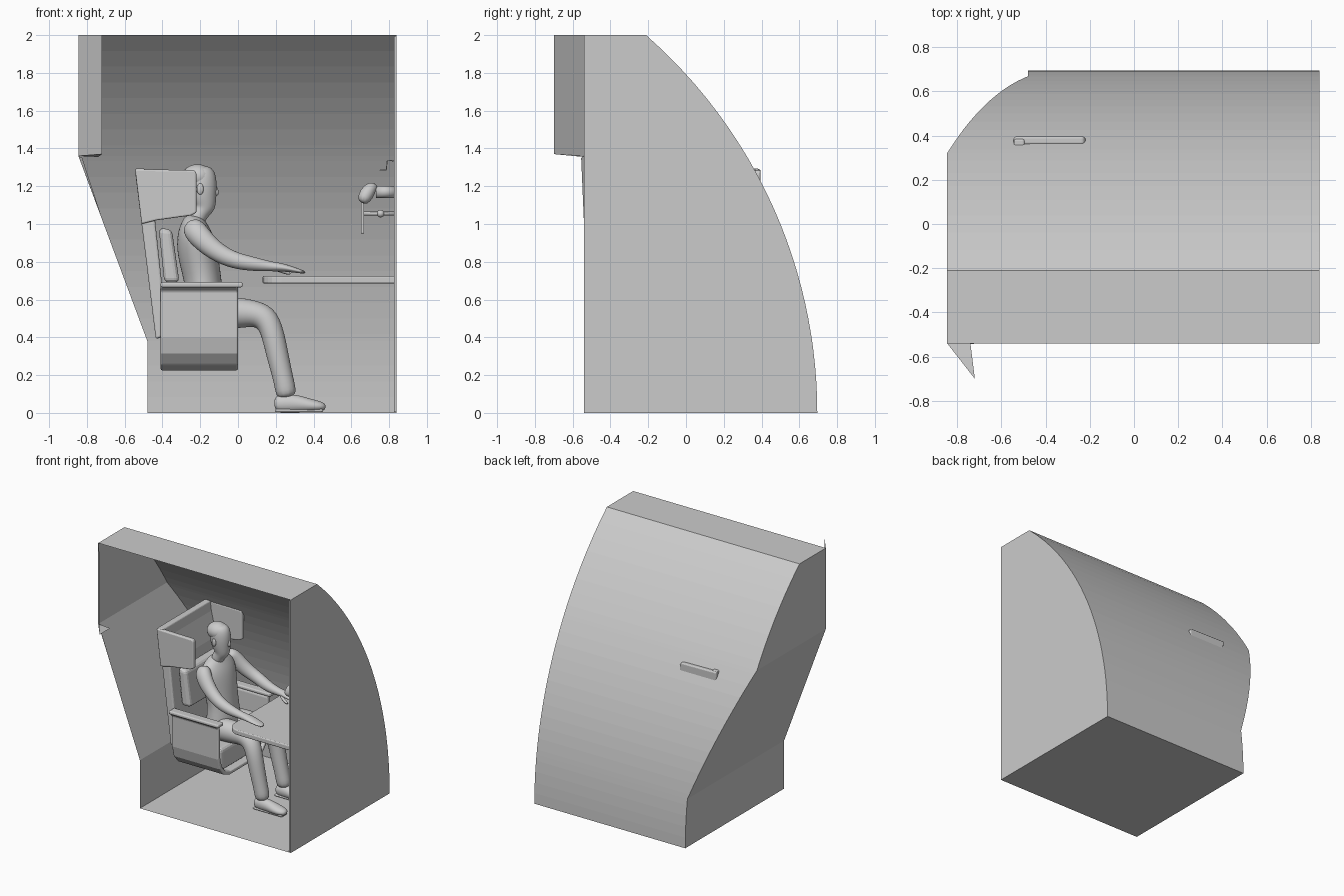
import bpy, bmesh, math
from mathutils import Vector

if "Cube" in bpy.data.objects:
    bpy.data.objects.remove(bpy.data.objects["Cube"])

grey = bpy.data.materials.new("plain grey")
grey.use_nodes = True
grey.diffuse_color = (0.6, 0.6, 0.6, 1)
grey.node_tree.nodes["Principled BSDF"].inputs["Base Color"].default_value = (0.6, 0.6, 0.6, 1)

MID = 0.075                      # centre line of seat and person
LEFT, RIGHT, FRONT, TOP = -0.845, 0.84, -0.54, 2.0


def finish(name, bm, smooth=False, bevel=0, thick=0, sub=0):
    mesh = bpy.data.meshes.new(name)
    bmesh.ops.recalc_face_normals(bm, faces=bm.faces)
    for f in bm.faces:
        f.smooth = smooth
    bm.to_mesh(mesh)
    bm.free()
    ob = bpy.data.objects.new(name, mesh)
    bpy.context.collection.objects.link(ob)
    mesh.materials.append(grey)
    if thick:
        m = ob.modifiers.new("thickness", "SOLIDIFY")
        m.thickness, m.offset = thick, 0
    if bevel:
        m = ob.modifiers.new("bevel", "BEVEL")
        m.width, m.segments, m.limit_method = bevel, 3, "ANGLE"
    if sub:
        m = ob.modifiers.new("smooth", "SUBSURF")
        m.levels = m.render_levels = sub
    return ob


def place(axis, u, v, w):
    return {"x": (w, u, v), "y": (u, w, v), "z": (u, v, w)}[axis]


def prism(name, pts, axis, lo, hi, bevel=0.01):
    """Closed outline pushed along an axis."""
    bm = bmesh.new()
    a, b = [[bm.verts.new(place(axis, u, v, w)) for u, v in pts] for w in (lo, hi)]
    bm.faces.new(a)
    bm.faces.new(b)
    for i in range(len(pts)):
        j = (i + 1) % len(pts)
        bm.faces.new((a[i], a[j], b[j], b[i]))
    return finish(name, bm, bevel=bevel)


def box(name, x, y, z, bevel=0):
    return prism(name, [(x[0], z[0]), (x[1], z[0]), (x[1], z[1]), (x[0], z[1])], "y", *y, bevel)


def strip(name, pts, axis, lo, hi, thick):
    """Open outline pushed along an axis, then thickened."""
    bm = bmesh.new()
    a, b = [[bm.verts.new(place(axis, u, v, w)) for u, v in pts] for w in (lo, hi)]
    for i in range(len(pts) - 1):
        bm.faces.new((a[i], a[i + 1], b[i + 1], b[i]))
    return finish(name, bm, bevel=0.01, thick=thick)


def loft(name, rings, sub=2, n=10):
    """Rounded limb: rings are (x, y, z, depth radius, width radius)."""
    bm = bmesh.new()
    path = [Vector(r[:3]) for r in rings]
    loops = []
    for i, r in enumerate(rings):
        t = (path[min(i + 1, len(path) - 1)] - path[max(i - 1, 0)]).normalized()
        side = (Vector((0, 1, 0)) - t * t.y).normalized()
        up = t.cross(side)
        loops.append([bm.verts.new(path[i] + up * r[3] * math.cos(k * math.tau / n)
                                   + side * r[4] * math.sin(k * math.tau / n)) for k in range(n)])
    for p, q in zip(loops, loops[1:]):
        for k in range(n):
            j = (k + 1) % n
            bm.faces.new((p[k], p[j], q[j], q[k]))
    bm.faces.new(loops[0])
    bm.faces.new(loops[-1])
    return finish(name, bm, smooth=True, sub=sub)


def ball(name, centre, size):
    bm = bmesh.new()
    bmesh.ops.create_uvsphere(bm, u_segments=20, v_segments=12, radius=1)
    for v in bm.verts:
        v.co = Vector(centre) + Vector([a * b for a, b in zip(v.co, size)])
    return finish(name, bm, smooth=True)


def sheet(name, *faces):
    bm = bmesh.new()
    for f in faces:
        bm.faces.new([bm.verts.new(p) for p in f])
    return finish(name, bm)


# Booth shell: arc-shaped back, angled left wall, open front
R = 2.66


def back_y(z):
    return math.sqrt(R * R - z * z) + 0.695 - R


def left_x(z):
    if z <= 0.38:
        return -0.48
    return max(LEFT, -0.48 + (z - 0.38) * (LEFT + 0.48) / 0.98)


levels = sorted([TOP * i / 24 for i in range(25)] + [0.38, 1.36])
bm = bmesh.new()
rows = []
for z in levels:
    xl, yb = left_x(z), back_y(z)
    rows.append([bm.verts.new(p) for p in
                 ((xl, FRONT, z), (xl, yb, z), (RIGHT, yb, z), (RIGHT, FRONT, z))])
for p, q in zip(rows, rows[1:]):
    for k in range(3):
        bm.faces.new((p[k], p[k + 1], q[k + 1], q[k]))
bm.faces.new(rows[0])
bm.faces.new(rows[-1])
finish("booth_shell", bm)

# Inner lining of the right wall
prism("right_wall_lining", [(FRONT, 0.005)] + [(back_y(z) - 0.005, z + 0.005) for z in levels[:-1]]
      + [(back_y(TOP), TOP - 0.005), (FRONT, TOP - 0.005)], "x", 0.826, 0.838, 0)

# Angled privacy flap at the front left
tip, hinge = (-0.72, -0.7), (LEFT, FRONT)
sheet("front_flap",
      [(*hinge, 1.36), (*tip, 1.37), (*tip, TOP), (*hinge, TOP)],
      [(*hinge, 1.36), (-0.74, FRONT, 1.355), (*tip, 1.37)],
      [(*hinge, 1.36), (-0.825, -0.555, 1.35), (-0.71, FRONT, 1.0)])

# Seat: bucket with side arms, backrest, cushions, wrapped headrest
half = [(0.345, 0.68), (0.31, 0.65), (0.305, 0.4), (0.285, 0.32), (0.24, 0.265), (0.17, 0.24)]
strip("seat_bucket", [(MID - y, z) for y, z in half] + [(MID + y, z) for y, z in half[::-1]],
      "x", -0.41, 0.0, 0.03)
for s, side in ((-1, "right"), (1, "left")):
    y = MID + s * 0.325
    box(side + "_armrest", (-0.41, 0.025), (y - 0.035, y + 0.035), (0.665, 0.692), 0.01)
box("seat_cushion", (-0.4, -0.02), (MID - 0.26, MID + 0.26), (0.27, 0.45), 0.03)
prism("backrest", [(-0.435, 0.39), (-0.405, 0.4), (-0.4, 0.66), (-0.44, 1.03),
                   (-0.5, 1.28), (-0.545, 1.28)], "y", MID - 0.3, MID + 0.3, 0.012)
prism("back_cushion", [(-0.39, 0.69), (-0.31, 0.69), (-0.35, 0.97), (-0.42, 0.98)],
      "y", MID - 0.23, MID + 0.23, 0.025)
wing = [(-0.545, 1.29), (-0.23, 1.285), (-0.22, 1.27), (-0.22, 1.06), (-0.25, 1.045), (-0.43, 1.02),
        (-0.51, 1.0)]
for s, side in ((-1, "right"), (1, "left")):
    ys = sorted((MID + s * 0.285, MID + s * 0.32))
    prism(side + "_headrest_wing", wing, "y", *ys, 0.012)
prism("headrest_back", [(-0.51, 1.0), (-0.46, 1.02), (-0.495, 1.295), (-0.545, 1.295)],
      "y", MID - 0.31, MID + 0.31, 0.01)

# Person: torso, head, limbs
loft("torso", [(-0.18, MID, 0.45, 0.1, 0.15), (-0.18, MID, 0.55, 0.12, 0.17),
               (-0.18, MID, 0.68, 0.1, 0.14), (-0.21, MID, 0.82, 0.115, 0.16),
               (-0.23, MID, 0.94, 0.105, 0.19), (-0.235, MID, 1.01, 0.07, 0.15),
               (-0.23, MID, 1.05, 0.045, 0.06)])
HEAD = 0.055
loft("head", [(-0.225, HEAD, 1.0, 0.05, 0.055), (-0.205, HEAD, 1.06, 0.048, 0.05),
              (-0.175, HEAD, 1.085, 0.06, 0.05), (-0.185, HEAD, 1.13, 0.075, 0.065),
              (-0.19, HEAD, 1.2, 0.085, 0.075), (-0.2, HEAD, 1.27, 0.085, 0.07),
              (-0.205, HEAD, 1.305, 0.05, 0.045)])
loft("nose", [(-0.125, HEAD, 1.21, 0.008, 0.008), (-0.11, HEAD, 1.165, 0.016, 0.018),
              (-0.12, HEAD, 1.15, 0.012, 0.015)], 1, 8)
ball("hair", (-0.215, HEAD, 1.25), (0.083, 0.072, 0.066))

for s, side in ((-1, "right"), (1, "left")):
    ball(side + "_ear", (-0.2, HEAD + s * 0.07, 1.185), (0.018, 0.01, 0.03))
    y = MID + s * 0.19
    hand = MID - 0.03 + s * 0.24
    loft(side + "_arm", [(-0.25, y - s * 0.05, 1.0, 0.05, 0.05), (-0.23, y, 0.965, 0.07, 0.06),
                         (-0.15, y + s * 0.03, 0.875, 0.058, 0.052),
                         (-0.04, y + s * 0.06, 0.81, 0.048, 0.046),
                         (0.07, hand, 0.79, 0.042, 0.042), (0.17, hand, 0.775, 0.027, 0.03),
                         (0.23, hand, 0.772, 0.024, 0.042), (0.3, hand, 0.757, 0.015, 0.042),
                         (0.36, hand, 0.742, 0.008, 0.03)])
    loft(side + "_thumb", [(0.19, hand - s * 0.025, 0.765, 0.012, 0.014),
                           (0.25, hand - s * 0.055, 0.745, 0.012, 0.012),
                           (0.28, hand - s * 0.06, 0.735, 0.007, 0.007)], 1, 8)
    y = MID + s * 0.1
    foot = MID + s * 0.135
    loft(side + "_leg", [(-0.2, y, 0.52, 0.08, 0.08), (-0.08, y, 0.53, 0.095, 0.09),
                         (0.06, y, 0.53, 0.08, 0.08), (0.15, y + s * 0.02, 0.51, 0.075, 0.07),
                         (0.185, foot, 0.42, 0.065, 0.064), (0.21, foot, 0.3, 0.062, 0.06),
                         (0.245, foot, 0.16, 0.055, 0.054), (0.26, foot, 0.075, 0.062, 0.056)])
    loft(side + "_shoe", [(0.19, foot, 0.045, 0.035, 0.03), (0.23, foot, 0.05, 0.055, 0.042),
                          (0.31, foot, 0.05, 0.05, 0.045), (0.39, foot, 0.038, 0.036, 0.054),
                          (0.44, foot, 0.034, 0.028, 0.045), (0.465, foot, 0.03, 0.015, 0.02)])
    box(side + "_shoe_sole", (0.195, 0.45), (foot - 0.036, foot + 0.036), (0.005, 0.02), 0.007)

# Desk with rounded near corners
corner = 0.1
outline = [(RIGHT - 0.005, 0.55)]
for cy, start in ((0.45, 90), (-0.23, 180)):
    for k in range(7):
        a = math.radians(start + 15 * k)
        outline.append((0.23 + corner * math.cos(a), cy + corner * math.sin(a)))
outline.append((RIGHT - 0.005, -0.33))
prism("desk_top", outline, "z", 0.685, 0.724, 0.008)

# Screen on an arm, lamp and hook on the right wall
box("screen", (0.65, 0.668), (-0.2, 0.35), (0.95, 1.16), 0.004)
loft("screen_arm", [(0.668, MID, 1.055, 0.01, 0.01), (0.83, MID, 1.055, 0.01, 0.01)], 0)
ball("arm_joint", (0.755, MID, 1.055), (0.02, 0.02, 0.02))
loft("lamp_arm", [(0.73, -0.28, 1.17, 0.032, 0.032), (0.83, -0.28, 1.17, 0.032, 0.032)], 0, 16)
loft("lamp_head", [(0.735, -0.28, 1.19, 0.02, 0.02), (0.71, -0.29, 1.2, 0.035, 0.035),
                   (0.68, -0.31, 1.16, 0.045, 0.045), (0.655, -0.33, 1.11, 0.03, 0.03)], 1)
strip("wall_hook", [(0.75, 1.285), (0.785, 1.285), (0.79, 1.335), (0.825, 1.335)],
      "y", 0.1, 0.13, 0.006)
